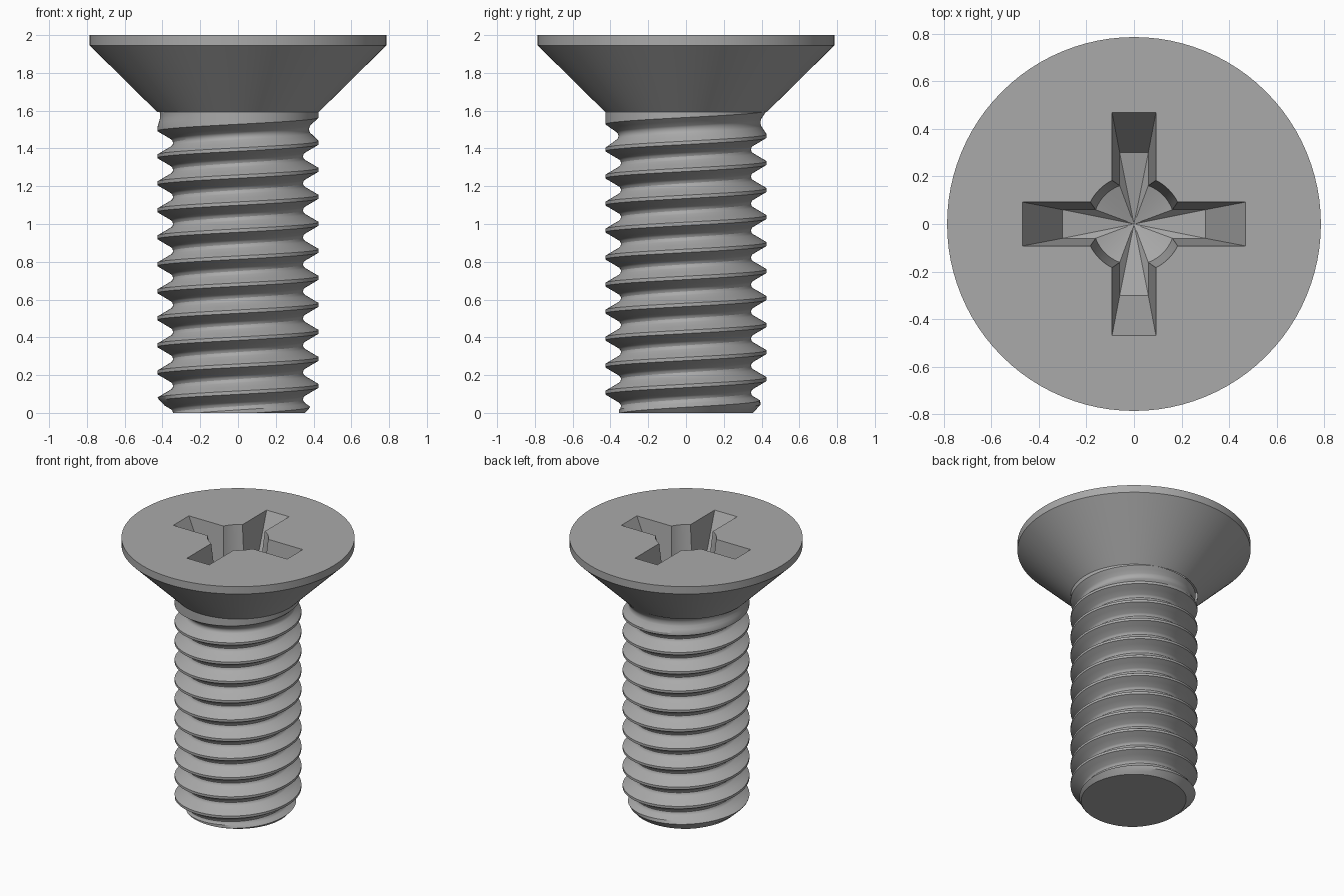
import bpy, bmesh
from math import pi, tau, sin, cos, floor, asin

cube = bpy.data.objects.get("Cube")
if cube:
    bpy.data.objects.remove(cube)

SEGMENTS = 96
PITCH = 0.143
CREST, DEPTH = 0.427, 0.083      # thread crest radius and groove depth
NECK = 1.592                     # where the shank meets the head
HEAD_R, RIM_Z, TOP = 0.785, 1.945, 2.0

steel = bpy.data.materials.new("steel_grey")
steel.use_nodes = True
grey = (0.4, 0.4, 0.4, 1)
steel.diffuse_color = grey
steel.node_tree.nodes["Principled BSDF"].inputs["Base Color"].default_value = grey


def finish(bm, name):
    bmesh.ops.recalc_face_normals(bm, faces=bm.faces)
    mesh = bpy.data.meshes.new(name)
    bm.to_mesh(mesh)
    bm.free()
    mesh.materials.append(steel)
    obj = bpy.data.objects.new(name, mesh)
    bpy.context.collection.objects.link(obj)
    bpy.ops.object.select_all(action='DESELECT')
    obj.select_set(True)
    bpy.context.view_layer.objects.active = obj
    bpy.ops.object.shade_smooth_by_angle(angle=pi / 6)
    return obj


def ring(bm, radius, z):
    return [bm.verts.new((radius * cos(tau * i / SEGMENTS), radius * sin(tau * i / SEGMENTS), z))
            for i in range(SEGMENTS)]


def bridge(bm, low, high):
    n = len(low)
    for i in range(n):
        j = (i + 1) % n
        bm.faces.new((low[i], low[j], high[j], high[i]))


# Threaded shank: groove profile as (distance from root, height fraction)
GROOVE = [(0, 0), (0.012, 0.04), (0.02, 0.13), (0.0415, 0.57), (0.0625, 1), (0.0715, 1)]


def thread_radius(z, turn):
    u = z / PITCH - turn
    root = floor(u) + 0.5
    d = abs(u - root) * PITCH
    height = 1
    for (d0, h0), (d1, h1) in zip(GROOVE, GROOVE[1:]):
        if d0 <= d <= d1:
            height = h0 + (h1 - h0) * (d - d0) / (d1 - d0)
            break
    # the groove runs out below the head, and the tip is chamfered
    fade = min(1, max(0, (1.6 - (root + turn) * PITCH) / 0.16))
    return min(CREST - DEPTH * fade * (1 - height), 0.355 + 0.9 * z)


half = [d for d, h in GROOVE[1:-1]]
offsets = [-d for d in reversed(half)] + [0] + half
rows = [(k + 0.5) * PITCH + d for k in range(-2, 13) for d in offsets]
per_turn = len(offsets)

bm = bmesh.new()
columns = []
for i in range(SEGMENTS):
    turn = i / SEGMENTS
    column = []
    for row in rows:
        z = min(NECK, max(0, row + turn * PITCH))
        r = thread_radius(z, turn)
        column.append(bm.verts.new((r * cos(tau * turn), r * sin(tau * turn), z)))
    columns.append(column)
for i in range(SEGMENTS):
    a = columns[i]
    # the last column joins the first one a full turn further up
    b = columns[i + 1] if i + 1 < SEGMENTS else columns[0][per_turn:]
    for j in range(min(len(a), len(b)) - 1):
        bm.faces.new((a[j], b[j], b[j + 1], a[j + 1]))
bmesh.ops.remove_doubles(bm, verts=bm.verts, dist=1e-5)
tip = [e for e in bm.edges if e.is_boundary and all(v.co.z < 1e-4 for v in e.verts)]
bmesh.ops.holes_fill(bm, edges=tip, sides=0)
finish(bm, "threaded_shank")


# Countersunk head with a tapered cross recess
def cross_outline(bm, length, width, core, z):
    verts = []
    start = asin(width / core)
    for q in range(4):
        c, s = cos(q * pi / 2), sin(q * pi / 2)
        points = [(length, -width), (length, width)]
        for k in range(9):
            a = start + (pi / 2 - 2 * start) * k / 8
            points.append((core * cos(a), core * sin(a)))
        verts += [bm.verts.new((x * c - y * s, x * s + y * c, z)) for x, y in points]
    return verts


bm = bmesh.new()
neck = ring(bm, CREST, NECK)
rim = ring(bm, HEAD_R, RIM_Z)
edge = ring(bm, HEAD_R, TOP)
bridge(bm, neck, rim)
bridge(bm, rim, edge)
mouth = cross_outline(bm, 0.468, 0.092, 0.205, TOP)
floor_rim = cross_outline(bm, 0.3, 0.06, 0.172, TOP - 0.34)
bridge(bm, floor_rim, mouth)
centre = bm.verts.new((0, 0, TOP - 0.4))
for i, v in enumerate(floor_rim):
    bm.faces.new((v, floor_rim[(i + 1) % len(floor_rim)], centre))
border = [bm.edges.get((loop[i - 1], loop[i])) for loop in (edge, mouth) for i in range(len(loop))]
bmesh.ops.triangle_fill(bm, edges=border, use_beauty=True)
finish(bm, "countersunk_head")
